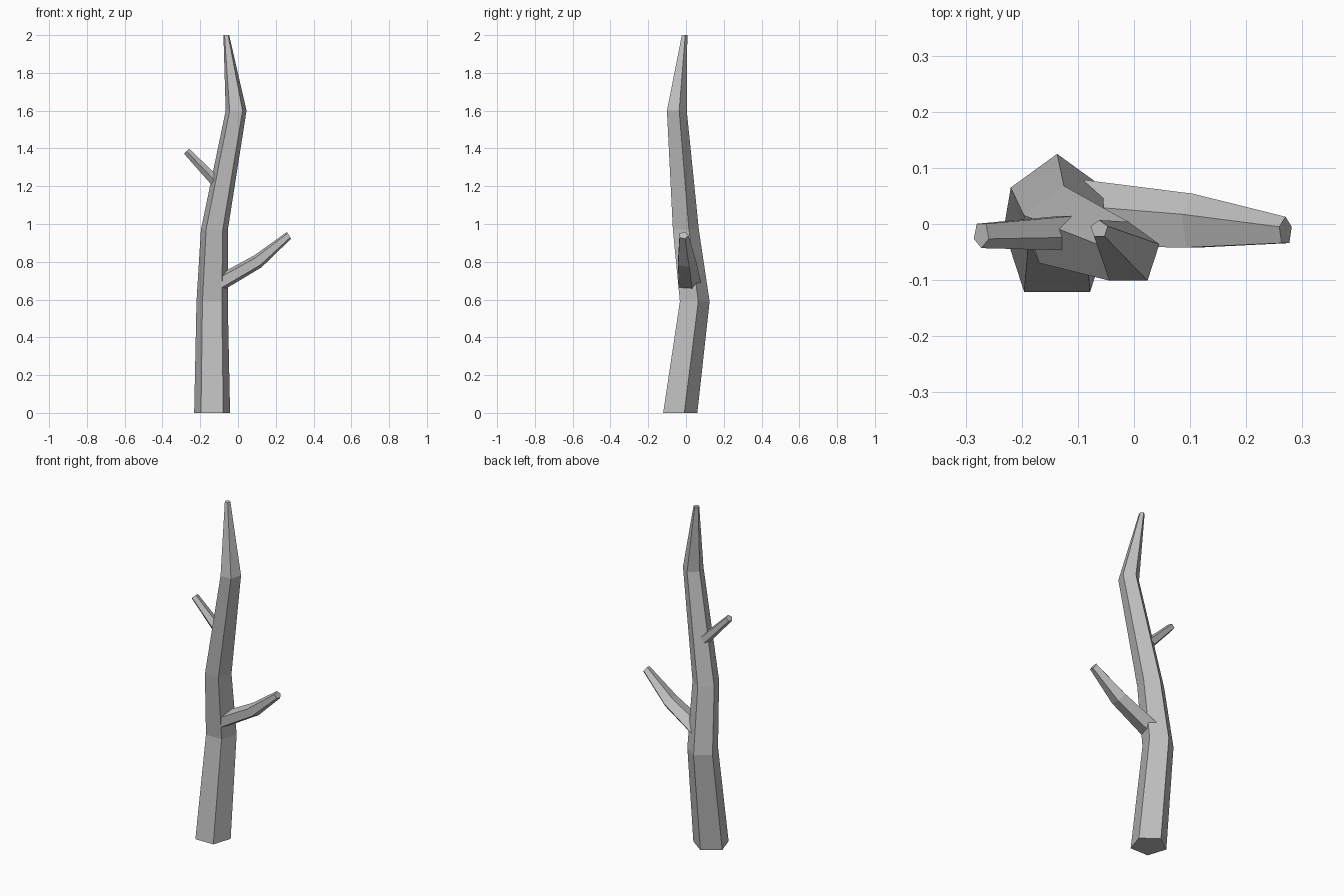
import bpy, bmesh, math
from mathutils import Vector

cube = bpy.data.objects.get("Cube")
if cube:
    bpy.data.objects.remove(cube, do_unlink=True)

SIDES = 5

grey = bpy.data.materials.new("grey_bark")
grey.use_nodes = True
colour = (0.52, 0.52, 0.52, 1)
grey.diffuse_color = colour
grey.node_tree.nodes["Principled BSDF"].inputs["Base Color"].default_value = colour


def limb(name, stations, tilt=0.0, point_y=1):
    """Loft five-sided rings; station = (x, y, z, radius across, radius in y).
    Tilt leans the ring's cross axis in the xz plane."""
    bm = bmesh.new()
    across = Vector((math.cos(tilt), 0, math.sin(tilt)))
    depth = Vector((0, point_y, 0))
    rings = []
    for x, y, z, ra, ry in stations:
        ring = []
        for i in range(SIDES):
            a = math.tau * i / SIDES
            co = Vector((x, y, z)) + across * ra * math.sin(a) + depth * ry * math.cos(a)
            ring.append(bm.verts.new(co))
        rings.append(ring)
    for low, high in zip(rings, rings[1:]):
        for i in range(SIDES):
            j = (i + 1) % SIDES
            bm.faces.new((low[i], low[j], high[j], high[i]))
    bm.faces.new(rings[0])
    bm.faces.new(rings[-1])
    bmesh.ops.recalc_face_normals(bm, faces=bm.faces)
    mesh = bpy.data.meshes.new(name)
    bm.to_mesh(mesh)
    bm.free()
    mesh.materials.append(grey)
    obj = bpy.data.objects.new(name, mesh)
    bpy.context.collection.objects.link(obj)
    return obj


# Bent, tapering trunk
limb("trunk", [
    (-0.137, -0.04, 0, 0.1, 0.1),
    (-0.137, 0.038, 0.59, 0.087, 0.087),
    (-0.125, -0.008, 0.97, 0.075, 0.076),
    (-0.01, -0.054, 1.6, 0.058, 0.058),
    (-0.062, -0.009, 2.0, 0.016, 0.016),
])

# Large branch on the left, kinked halfway
limb("lower_branch", [
    (-0.1, 0.014, 0.685, 0.044, 0.066),
    (0.105, 0.001, 0.802, 0.039, 0.053),
    (0.27, -0.013, 0.94, 0.022, 0.026),
], tilt=math.radians(122))

# Short twig on the right
limb("upper_twig", [
    (-0.118, -0.013, 1.225, 0.03, 0.034),
    (-0.272, -0.019, 1.385, 0.02, 0.024),
], tilt=math.radians(45), point_y=-1)
